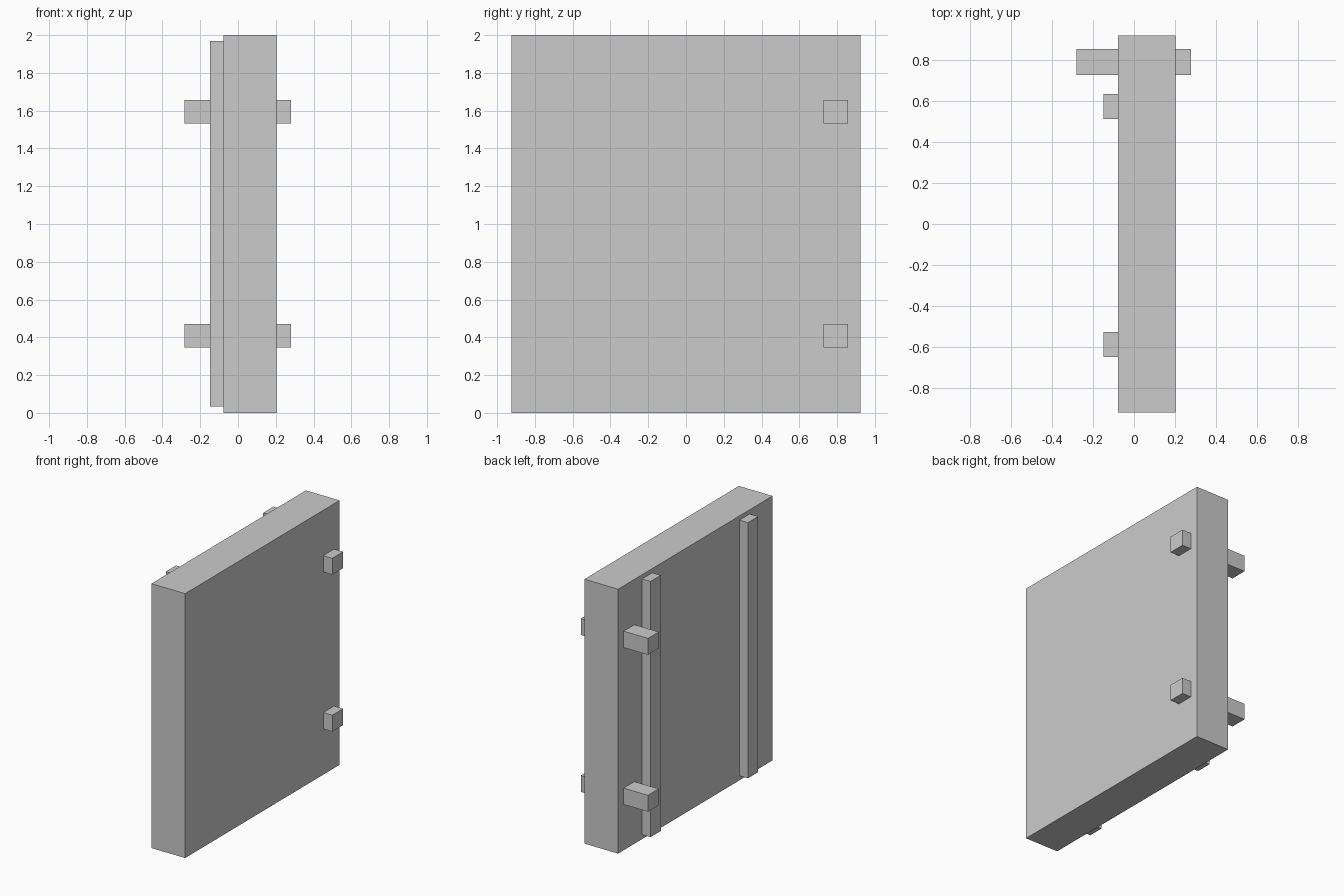
import bpy

if "Cube" in bpy.data.objects:
    bpy.data.objects.remove(bpy.data.objects["Cube"], do_unlink=True)

# Single plain grey material
GREY = (0.6, 0.6, 0.6, 1)
grey = bpy.data.materials.new("plain_grey")
grey.use_nodes = True
grey.diffuse_color = GREY
grey.node_tree.nodes["Principled BSDF"].inputs["Base Color"].default_value = GREY


def box(name, x, y, z):
    """Add a flat-sided box from its (min, max) extents on each axis."""
    spans = (x, y, z)
    bpy.ops.mesh.primitive_cube_add(size=1, location=[(a + b) / 2 for a, b in spans])
    obj = bpy.context.object
    obj.name = name
    obj.scale = [b - a for a, b in spans]
    bpy.ops.object.transform_apply(location=False, rotation=False, scale=True)
    obj.data.materials.append(grey)
    return obj


# Main upright slab
box("door_panel", (-0.078, 0.204), (-0.923, 0.923), (0, 2))

# Two vertical battens on the right-hand face
for name, y in (("front_batten", -0.589), ("back_batten", 0.575)):
    box(name, (-0.149, -0.078), (y - 0.061, y + 0.061), (0.034, 1.968))

# Two square pegs running through the slab near the back edge
for name, z in (("lower_peg", 0.408), ("upper_peg", 1.595)):
    box(name, (-0.282, 0.28), (0.728, 0.857), (z - 0.062, z + 0.062))
